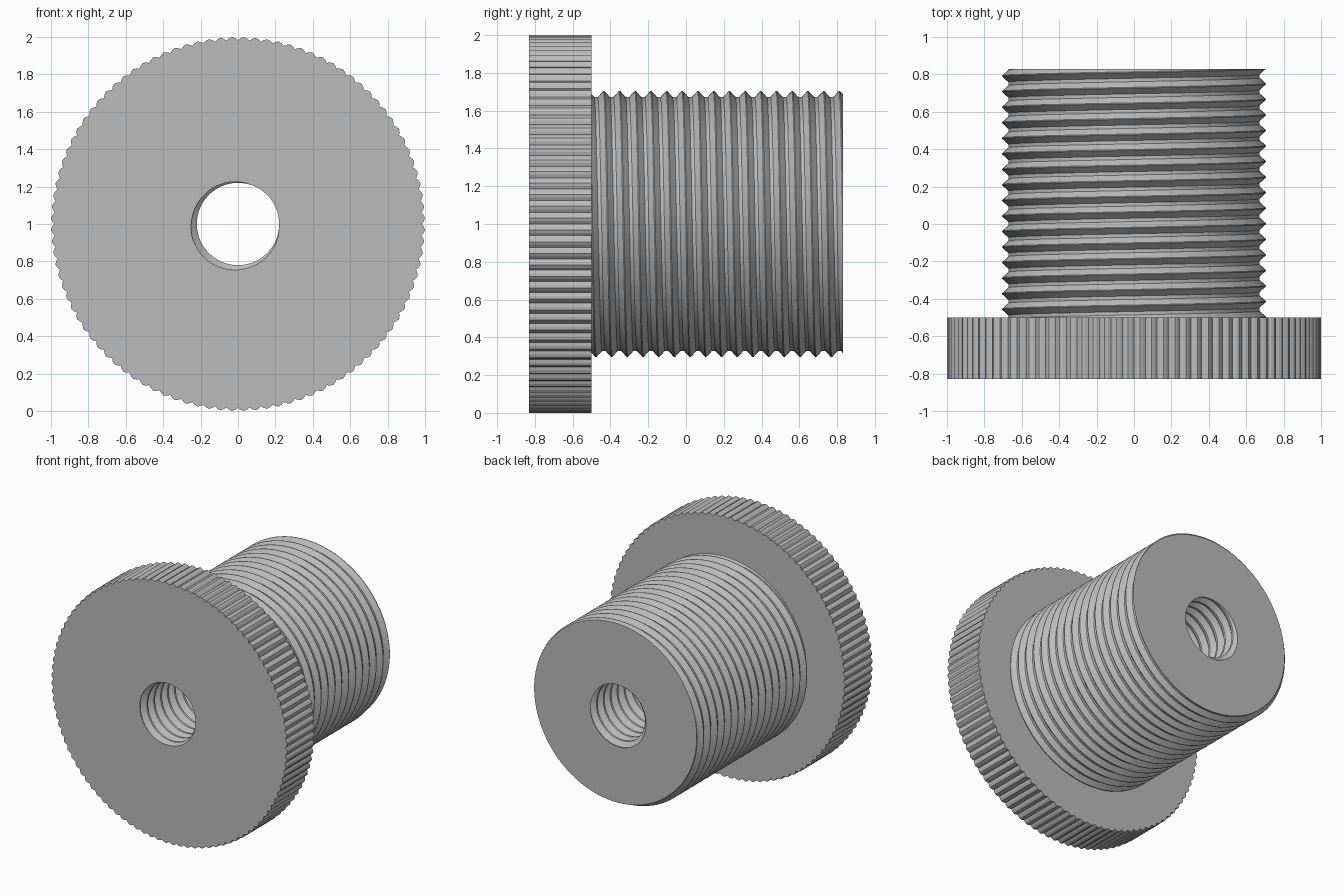
import bpy
import bmesh
from math import sin, cos, pi

FRONT, STEP, BACK = -0.83, -0.5, 0.83
SEGS = 100          # segments around, one per knurl tooth
TOOTH = (0.983, 0.994, 1.0, 0.994)   # radii across one knurl tooth

cube = bpy.data.objects.get("Cube")
if cube:
    bpy.data.objects.remove(cube)

steel = bpy.data.materials.new("grey metal")
steel.use_nodes = True
steel.diffuse_color = (0.5, 0.5, 0.5, 1)
steel.node_tree.nodes["Principled BSDF"].inputs["Base Color"].default_value = (0.5, 0.5, 0.5, 1)


def polar(radius, turn, y):
    """Point around the y axis, turn counted in whole revolutions."""
    return (radius * cos(2 * pi * turn), y, 1 - radius * sin(2 * pi * turn))


def radius_at(phase, profile):
    """Radius of a repeating thread profile at a given phase."""
    phase %= 1
    points = profile + [(1 + profile[0][0], profile[0][1])]
    for (a, ra), (b, rb) in zip(points, points[1:]):
        if a <= phase <= b:
            return ra + (rb - ra) * (phase - a) / (b - a)
    return profile[0][1]


def thread(bm, start, end, pitch, profile):
    """Helical thread trimmed flat at both ends; returns the two end rings."""
    turns = int((end - start) / pitch) + 2
    phases = [k + p for k in range(-1, turns) for p, _ in profile]
    rows = []
    for phase in phases:
        row = []
        for i in range(SEGS + 1):
            y = start + pitch * (phase + i / SEGS)
            y = min(max(y, start), end)
            r = radius_at((y - start) / pitch - i / SEGS, profile)
            row.append(bm.verts.new(polar(r, i / SEGS, y)))
        rows.append(row)
    for low, high in zip(rows, rows[1:]):
        for i in range(SEGS):
            quad = [low[i], low[i + 1], high[i + 1], high[i]]
            ys = [v.co.y for v in quad]
            if max(ys) - min(ys) > 1e-6:
                bm.faces.new(quad)
    return rows[0], rows[-1]


def ring(bm, radii, y):
    """Closed ring whose radii repeat in every segment."""
    n = len(radii)
    return [bm.verts.new(polar(radii[i % n], i / (n * SEGS), y))
            for i in range(n * SEGS + 1)]


def annulus(bm, outer, inner):
    """Flat face strip between two rings, the outer one may be finer."""
    n = (len(outer) - 1) // SEGS
    for i in range(SEGS):
        bm.faces.new(outer[i * n:(i + 1) * n + 1] + [inner[i + 1], inner[i]])


def finish(bm, name):
    bmesh.ops.remove_doubles(bm, verts=bm.verts, dist=1e-5)
    loose = [v for v in bm.verts if not v.link_faces]
    bmesh.ops.delete(bm, geom=loose, context='VERTS')
    bmesh.ops.recalc_face_normals(bm, faces=bm.faces)
    mesh = bpy.data.meshes.new(name)
    bm.to_mesh(mesh)
    bm.free()
    mesh.materials.append(steel)
    obj = bpy.data.objects.new(name, mesh)
    bpy.context.collection.objects.link(obj)


bm = bmesh.new()

# Threaded shank and threaded through bore
shank_profile = [(0.0, 0.705), (0.06, 0.705), (0.42, 0.672), (0.64, 0.672)]
bore_profile = [(0.0, 0.22), (0.2, 0.22), (0.55, 0.255), (0.65, 0.255)]
shank_front, shank_back = thread(bm, STEP, BACK, (BACK - STEP) / 16, shank_profile)
bore_front, bore_back = thread(bm, FRONT, BACK, 0.0833, bore_profile)
annulus(bm, shank_back, bore_back)

# Knurled flange: rim, front face and shoulder
rim_front = ring(bm, TOOTH, FRONT)
rim_back = ring(bm, TOOTH, STEP)
for i in range(len(rim_front) - 1):
    bm.faces.new([rim_front[i], rim_front[i + 1], rim_back[i + 1], rim_back[i]])
annulus(bm, rim_front, bore_front)
annulus(bm, rim_back, shank_front)

finish(bm, "knurled_threaded_bushing")
